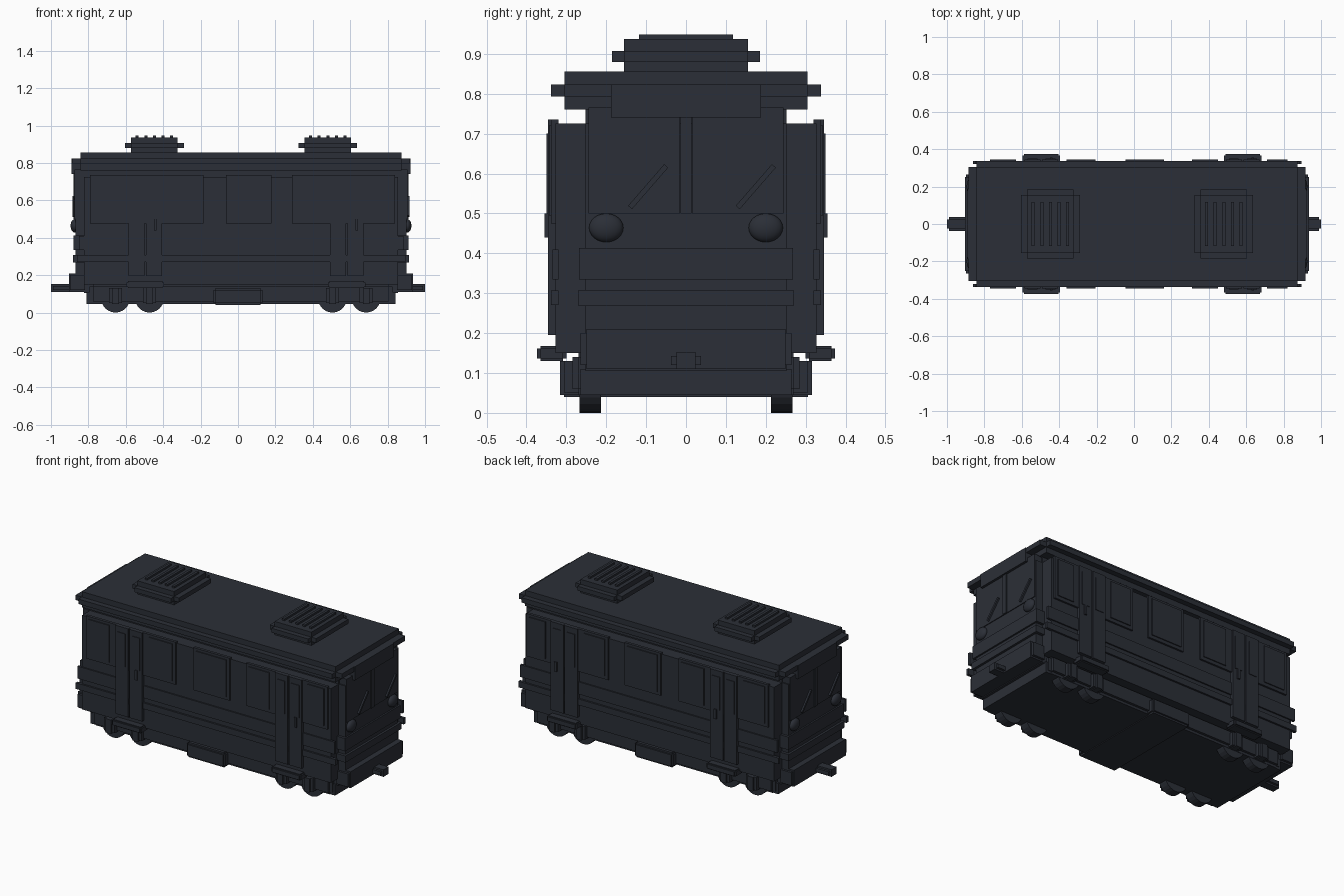
import bpy, bmesh, math
from mathutils import Matrix, Vector

if "Cube" in bpy.data.objects:
    bpy.data.objects.remove(bpy.data.objects["Cube"])

mat = bpy.data.materials.new("dark_paint")
mat.diffuse_color = (0.024, 0.028, 0.038, 1)
mat.use_nodes = True
mat.node_tree.nodes["Principled BSDF"].inputs["Base Color"].default_value = mat.diffuse_color
CX, HALF = 0.016, 0.885      # body centre in x and half length


def finish(bm, name):
    me = bpy.data.meshes.new(name)
    bmesh.ops.recalc_face_normals(bm, faces=bm.faces)
    bm.to_mesh(me)
    bm.free()
    ob = bpy.data.objects.new(name, me)
    bpy.context.collection.objects.link(ob)
    me.materials.append(mat)
    return ob


def add_box(bm, lo, hi):
    lo, hi = Vector(lo), Vector(hi)
    size = hi - lo
    m = Matrix.Translation((lo + hi) / 2) @ Matrix.Diagonal((*size, 1))
    bmesh.ops.create_cube(bm, size=1, matrix=m)


def box(name, x0, x1, y0, y1, z0, z1, bevel=0.0):
    bm = bmesh.new()
    add_box(bm, (min(x0, x1), min(y0, y1), z0), (max(x0, x1), max(y0, y1), z1))
    if bevel:
        bmesh.ops.bevel(bm, geom=bm.edges[:], offset=bevel, segments=1, affect='EDGES')
    return finish(bm, name)


def notched(name, x0, x1, y0, y1, z0, z1, inset):
    """Box with stepped edges: three crossing slabs, one per axis."""
    bm = bmesh.new()
    lo, hi = Vector((x0, y0, z0)), Vector((x1, y1, z1))
    d = Vector(inset)
    for axis in range(3):
        k = d.copy()
        k[axis] = 0
        add_box(bm, lo + k, hi - k)
    return finish(bm, name)


def cyl_y(name, x, y, z, r, depth, seg=24):
    bm = bmesh.new()
    m = Matrix.Translation((x, y, z)) @ Matrix.Rotation(math.pi / 2, 4, 'X')
    bmesh.ops.create_cone(bm, cap_ends=True, segments=seg, radius1=r, radius2=r,
                          depth=depth, matrix=m)
    return finish(bm, name)


# main body, roof and underframe
notched("body", CX - HALF, CX + HALF, -0.327, 0.327, 0.105, 0.77, (0.045, 0.075, 0.045))
notched("roof", CX - 0.90, CX + 0.90, -0.338, 0.338, 0.76, 0.856, (0.043, 0.033, 0.033))
notched("underframe", CX - 0.81, CX + 0.81, -0.284, 0.284, 0.045, 0.155, (0.02, 0.015, 0.015))
notched("equipment_box", -0.13, 0.13, -0.316, 0.316, 0.04, 0.13, (0.01, 0.01, 0.01))

# roof cooling units with slats
for i, x in enumerate((-0.447, 0.48)):
    notched(f"roof_unit_{i}", x - 0.157, x + 0.157, -0.185, 0.185, 0.85, 0.937,
            (0.033, 0.03, 0.03))
    for j in range(5):
        sx = x + (j - 2) * 0.046
        box(f"roof_unit_slat_{i}_{j}", sx - 0.008, sx + 0.008, -0.118, 0.118, 0.93, 0.948)

# sides: bands, windows, doors, steps
for s in (-1, 1):
    side = "front" if s < 0 else "back"

    def panel(name, x0, x1, z0, z1, y1, y0=0.32, bevel=0.0):
        box(f"{side}_{name}", x0, x1, s * y0, s * y1, z0, z1, bevel)

    panel("wide_band", -0.85, 0.885, 0.335, 0.41, 0.335)
    panel("narrow_band", -0.86, 0.895, 0.27, 0.307, 0.338)
    for i, (x0, x1) in enumerate(((-0.79, -0.185), (-0.065, 0.18), (0.29, 0.84))):
        panel(f"window_frame_{i}", x0, x1, 0.475, 0.735, 0.338)
    for i, (x0, x1) in enumerate(((-0.77, -0.63), (-0.36, -0.205), (-0.045, 0.16),
                                  (0.31, 0.45), (0.71, 0.82))):
        panel(f"window_glass_{i}", x0, x1, 0.495, 0.72, 0.344)
    for i, x in enumerate((-0.495, 0.582)):
        for k in (-1, 1):
            panel(f"door_leaf_{i}_{k}", x + k * 0.004, x + k * 0.09, 0.195, 0.735, 0.346)
            panel(f"door_window_{i}_{k}", x + k * 0.022, x + k * 0.075, 0.50, 0.70, 0.35)
        panel(f"door_handle_{i}", x + 0.045, x + 0.06, 0.44, 0.50, 0.355)
        notched(f"{side}_door_step_{i}", x - 0.1, x + 0.1, min(s * 0.30, s * 0.373),
                max(s * 0.30, s * 0.373), 0.13, 0.168, (0.008, 0.008, 0.006))

    # wheels and axle boxes
    for i, x in enumerate((-0.655, -0.473, 0.505, 0.685)):
        cyl_y(f"{side}_wheel_{i}", x, s * 0.24, 0.077, 0.077, 0.054)
        cyl_y(f"{side}_wheel_hub_{i}", x, s * 0.28, 0.077, 0.03, 0.05, 12)
        panel(f"axle_box_{i}", x - 0.035, x + 0.035, 0.05, 0.13, 0.305, 0.26)
        panel(f"axle_box_cover_{i}", x - 0.018, x + 0.018, 0.045, 0.13, 0.316, 0.26)

# both ends
for s in (-1, 1):
    end = "left" if s < 0 else "right"

    def X(d):
        return CX + s * (HALF + d)

    def plate(name, y0, y1, z0, z1, d, back=-0.05):
        return box(f"{end}_{name}", X(back), X(d), y0, y1, z0, z1)

    plate("upper_band", -0.268, 0.268, 0.335, 0.413, 0.01)
    plate("lower_band", -0.27, 0.27, 0.268, 0.308, 0.014)
    plate("bumper", -0.25, 0.25, 0.11, 0.21, 0.035)
    plate("bumper_core", -0.265, 0.265, 0.12, 0.20, 0.028)
    plate("skirt", -0.265, 0.265, 0.045, 0.11, -0.06, -0.12)
    plate("windscreen_left", -0.245, -0.015, 0.50, 0.765, 0.005)
    plate("windscreen_right", 0.015, 0.245, 0.50, 0.765, 0.005)
    plate("windscreen_pillar", -0.014, 0.014, 0.50, 0.74, 0.011)
    plate("destination_box", -0.188, 0.188, 0.74, 0.823, 0.02)

    # coupler
    box(f"{end}_coupler_bar", X(0), s * 1.0, -0.024, 0.024, 0.11, 0.153)
    box(f"{end}_coupler_head", X(0), s * 0.988, -0.038, 0.038, 0.12, 0.143)

    for k in (-1, 1):
        # headlamp dome
        bm = bmesh.new()
        m = Matrix.Translation((X(0.004), k * 0.2, 0.464)) @ Matrix.Diagonal((0.022, 0.043, 0.036, 1))
        bmesh.ops.create_uvsphere(bm, u_segments=20, v_segments=12, radius=1, matrix=m)
        lamp = finish(bm, f"{end}_headlamp_{k}")
        lamp.data.shade_smooth()
        # slanted wiper
        bm = bmesh.new()
        m = (Matrix.Translation((X(0.011), s * (0.04 + k * 0.135), 0.567))
             @ Matrix.Rotation(math.radians(-s * 41), 4, 'X')
             @ Matrix.Diagonal((0.01, 0.013, 0.138, 1)))
        bmesh.ops.create_cube(bm, size=1, matrix=m)
        finish(bm, f"{end}_wiper_{k}")
